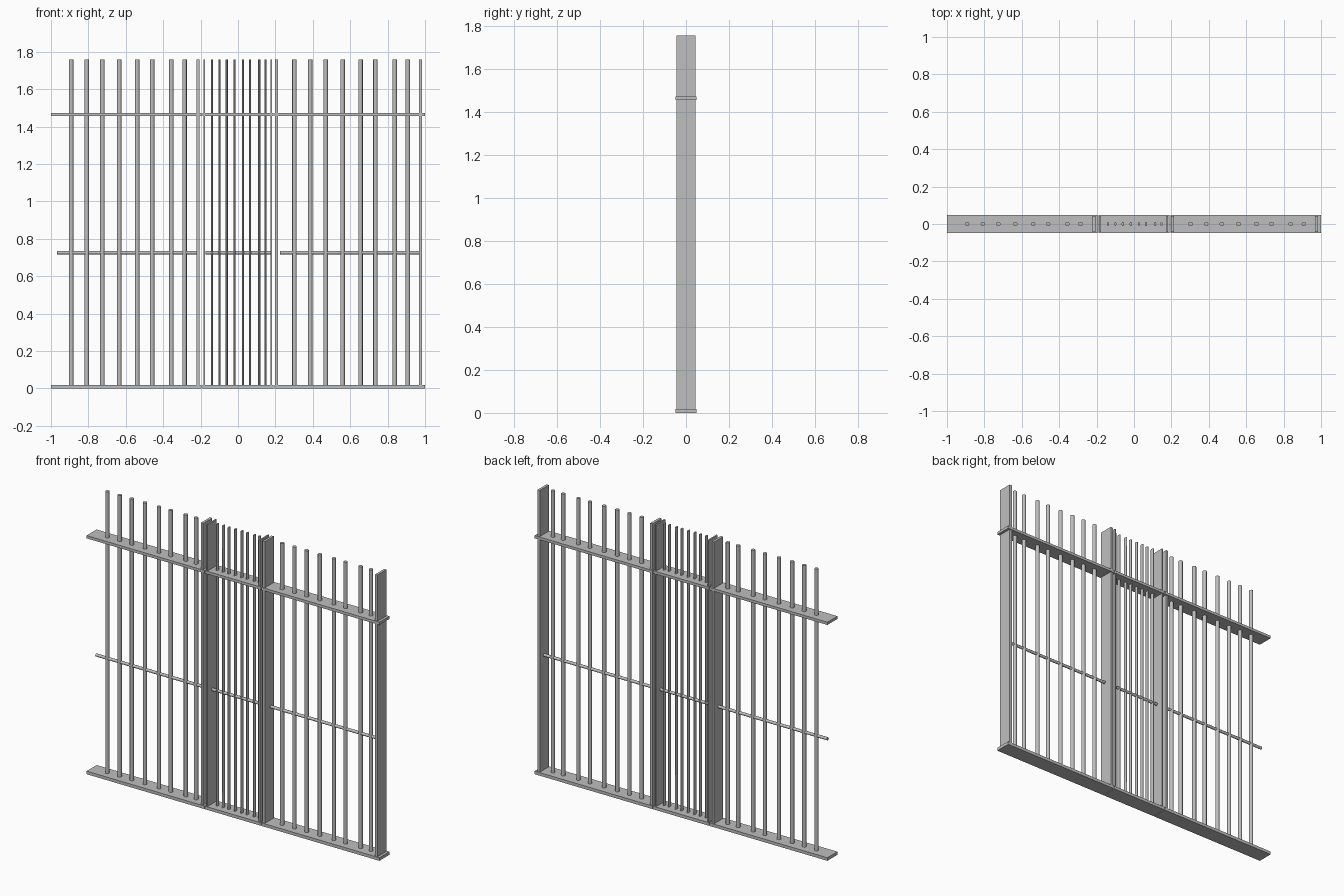
import bpy
from math import pi

cube = bpy.data.objects.get("Cube")
if cube:
    bpy.data.objects.remove(cube, do_unlink=True)

steel = bpy.data.materials.new("grey_steel")
steel.use_nodes = True
colour = (0.52, 0.52, 0.52, 1)
steel.diffuse_color = colour
steel.node_tree.nodes["Principled BSDF"].inputs["Base Color"].default_value = colour

HEIGHT = 1.758


def box(name, x0, x1, half_depth, z0, z1):
    bpy.ops.mesh.primitive_cube_add(size=1, location=((x0 + x1) / 2, 0, (z0 + z1) / 2))
    ob = bpy.context.object
    ob.name = name
    ob.scale = (x1 - x0, 2 * half_depth, z1 - z0)
    ob.data.materials.append(steel)


def rod(name, location, length, radius_x, radius_y, rotation=(0, 0, 0)):
    bpy.ops.mesh.primitive_cylinder_add(vertices=12, radius=1, depth=1,
                                        location=location, rotation=rotation)
    ob = bpy.context.object
    ob.name = name
    ob.scale = (radius_x, radius_y, length)
    ob.data.materials.append(steel)
    bpy.ops.object.shade_smooth_by_angle(angle=pi / 4)


# Bar positions along a full-width panel, measured from its centre
BARS = (-0.295, -0.211, -0.128, -0.038, 0.058, 0.138, 0.241, 0.311)


def panel(name, centre, half_width, posts, post_width):
    squeeze = half_width / 0.403
    x0, x1 = centre - half_width, centre + half_width
    # Flat rails
    box(name + "_bottom_rail", x0, x1, 0.049, 0, 0.019)
    box(name + "_top_rail", x0, x1, 0.049, 1.456, 1.473)
    # Slim middle rod
    rod(name + "_middle_rod", (centre + 0.003 * squeeze, 0, 0.726),
        0.75 * squeeze if squeeze == 1 else 0.35, 0.009, 0.009, (0, pi / 2, 0))
    # Upright bars
    for i, offset in enumerate(BARS):
        rod(f"{name}_bar_{i + 1}", (centre + offset * squeeze, 0, HEIGHT / 2 + 0.005),
            HEIGHT - 0.01, 0.012 * squeeze, 0.012)
    # Flat end posts
    for i, x in enumerate(posts):
        box(f"{name}_post_{i + 1}", x - post_width / 2, x + post_width / 2,
            0.044, 0.005, HEIGHT)


panel("right_panel", -0.597, 0.403, [-0.215], 0.016)
panel("gate_panel", 0, 0.19, [-0.181, 0.177], 0.009)
panel("left_panel", 0.597, 0.403, [0.206, 0.976], 0.016)
